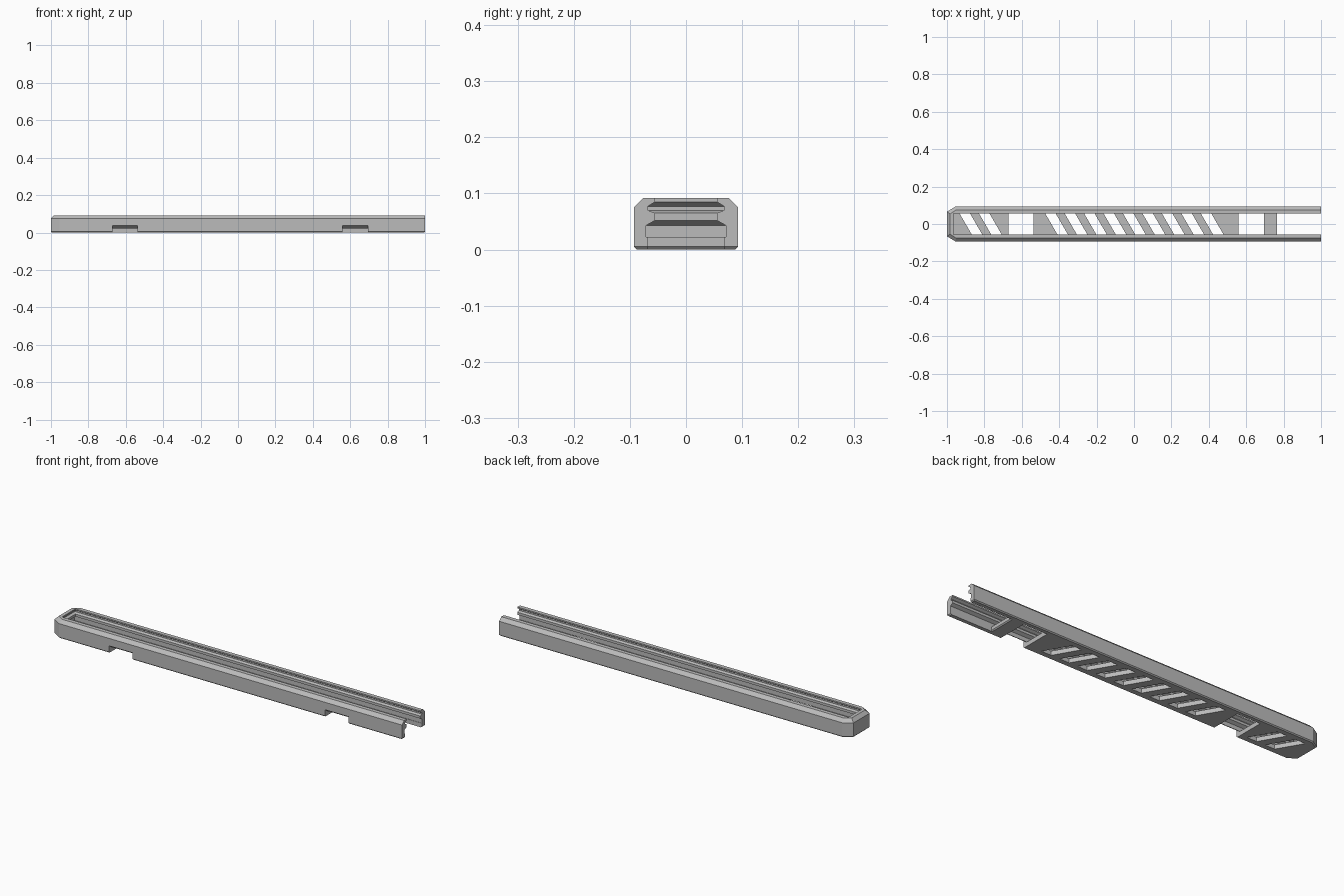
import bpy, bmesh

cube = bpy.data.objects.get("Cube")
if cube:
    bpy.data.objects.remove(cube, do_unlink=True)

grey = bpy.data.materials.new("plain grey")
grey.use_nodes = True
grey.diffuse_color = (0.5, 0.5, 0.5, 1)
grey.node_tree.nodes["Principled BSDF"].inputs["Base Color"].default_value = (0.5, 0.5, 0.5, 1)


def loft(name, rings):
    """Solid from a stack of matching point loops."""
    bm = bmesh.new()
    loops = [[bm.verts.new(p) for p in ring] for ring in rings]
    n = len(loops[0])
    for low, high in zip(loops, loops[1:]):
        for i in range(n):
            j = (i + 1) % n
            bm.faces.new((low[i], low[j], high[j], high[i]))
    bm.faces.new(loops[0][::-1])
    bm.faces.new(loops[-1])
    bmesh.ops.recalc_face_normals(bm, faces=bm.faces)
    mesh = bpy.data.meshes.new(name)
    bm.to_mesh(mesh)
    bm.free()
    obj = bpy.data.objects.new(name, mesh)
    bpy.context.scene.collection.objects.link(obj)
    return obj


def outline(z, inset, end):
    """Outer plan: closed end with cut corners, square open end."""
    w, x = 0.093 - inset, -1 + inset
    c, d = 0.066 - inset * 0.7, -0.955 + inset * 0.3
    return [(x, -c, z), (d, -w, z), (end, -w, z), (end, w, z), (d, w, z), (x, c, z)]


def box_ring(x0, x1, w, z):
    return [(x0, -w, z), (x1, -w, z), (x1, w, z), (x0, w, z)]


def cut(body, cutter):
    cutter.hide_render = True
    mod = body.modifiers.new("cut", "BOOLEAN")
    mod.operation, mod.solver, mod.object = "DIFFERENCE", "EXACT", cutter
    bpy.context.view_layer.objects.active = body
    bpy.ops.object.modifier_apply(modifier=mod.name)
    bpy.data.objects.remove(cutter, do_unlink=True)


# Outer shell with chamfered rims
rail = loft("channel_rail", [outline(0, 0.005, 0.995), outline(0.005, 0, 1),
                             outline(0.075, 0, 1), outline(0.092, 0.017, 1)])
rail.data.materials.append(grey)

# Grooved channel that wraps round the closed end
profile = [(0.022, 0.071), (0.043, 0.071), (0.052, 0.055), (0.065, 0.055), (0.070, 0.068),
           (0.077, 0.068), (0.085, 0.055), (0.12, 0.055)]
cut(rail, loft("channel_cutter",
               [box_ring(-0.91 - w, 1.1, w, z) for z, w in profile]))

# Floor opening at the open end
cut(rail, loft("end_cutter", [box_ring(0.755, 1.1, 0.069, -0.005),
                              box_ring(0.765, 1.1, 0.069, 0.005),
                              box_ring(0.765, 1.1, 0.069, 0.03)]))

# Notches through the front wall and floor
section = [(-0.12, -0.02), (0.069, -0.02), (0.069, 0.03),
           (-0.0705, 0.03), (-0.0705, 0.0217), (-0.12, 0.055)]
for x0, x1 in ((-0.67, -0.537), (0.56, 0.695)):
    cut(rail, loft("notch_cutter", [[(x, y, z) for y, z in section] for x in (x0, x1)]))

# Slanted floor slots
centres = [-0.872 + 0.104 * i for i in range(2)] + [-0.414 + 0.104 * i for i in range(9)]
for c in centres:
    y, lean, half = 0.062, 0.036, 0.028
    cut(rail, loft("slot_cutter", [[(c + lean - half, -y, z), (c + lean + half, -y, z),
                                    (c - lean + half, y, z), (c - lean - half, y, z)]
                                   for z in (-0.02, 0.03)]))
